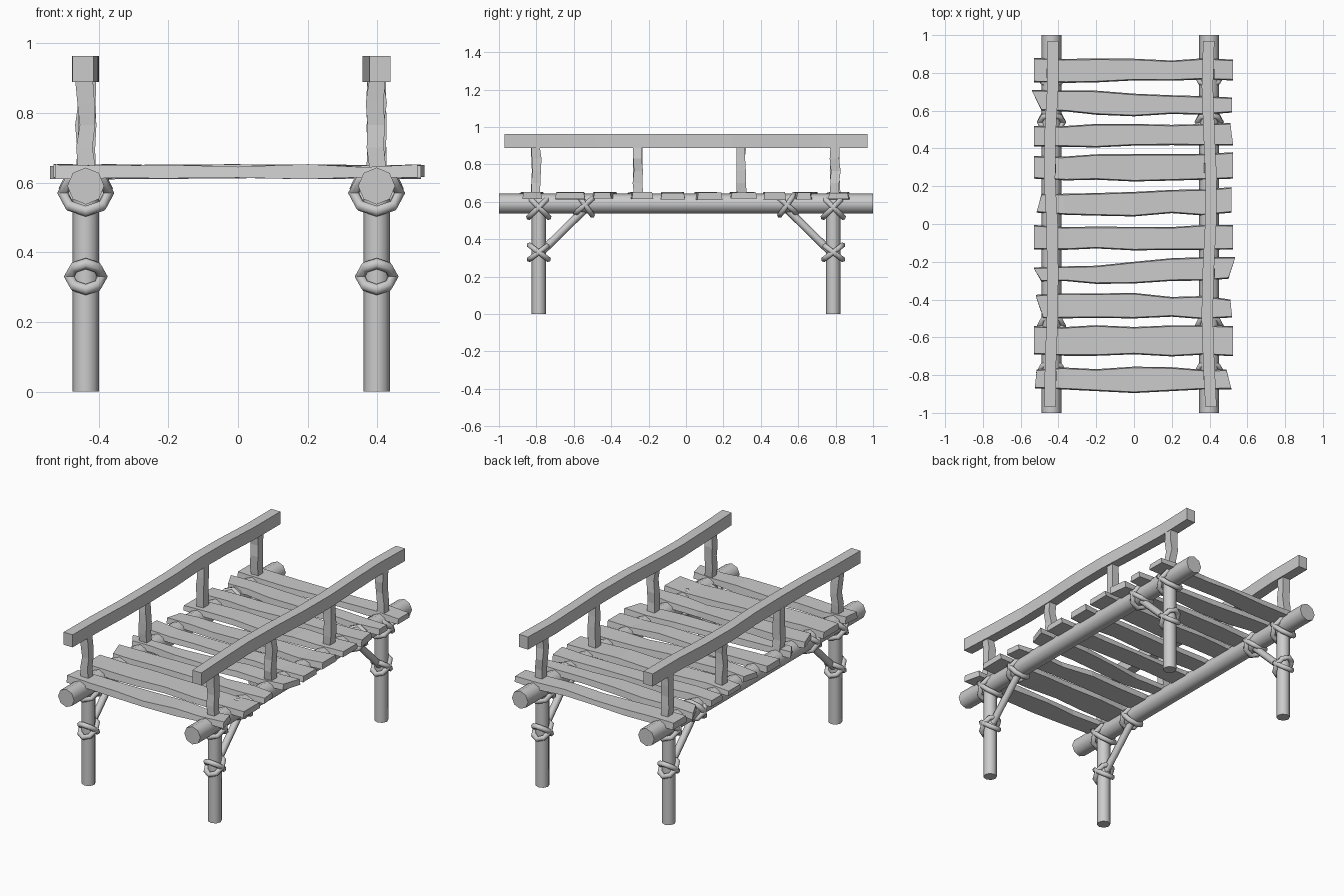
import bpy, bmesh, math, random
from mathutils import Vector, Matrix

if "Cube" in bpy.data.objects:
    bpy.data.objects.remove(bpy.data.objects["Cube"])

random.seed(4)
SIDES = (("left", -0.437), ("right", 0.398))
ENDS = (("front", -1), ("back", 1))


def finish(name, bm, angle=None):
    bmesh.ops.recalc_face_normals(bm, faces=bm.faces)
    me = bpy.data.meshes.new(name)
    bm.to_mesh(me)
    bm.free()
    ob = bpy.data.objects.new(name, me)
    bpy.context.collection.objects.link(ob)
    if angle:
        bpy.ops.object.select_all(action='DESELECT')
        ob.select_set(True)
        bpy.context.view_layer.objects.active = ob
        bpy.ops.object.shade_smooth_by_angle(angle=math.radians(angle))
    return ob


def loft(name, rings):
    """Skin a list of equal-sized rings and cap both ends."""
    bm = bmesh.new()
    vs = [[bm.verts.new(p) for p in r] for r in rings]
    n = len(vs[0])
    for a, b in zip(vs, vs[1:]):
        for i in range(n):
            bm.faces.new((a[i], a[(i + 1) % n], b[(i + 1) % n], b[i]))
    bm.faces.new(vs[0])
    bm.faces.new(vs[-1])
    return finish(name, bm)


def pole(name, a, b, r, sides=8):
    a, b = Vector(a), Vector(b)
    d = b - a
    m = Matrix.Translation((a + b) / 2) @ d.to_track_quat('Z', 'Y').to_matrix().to_4x4()
    bm = bmesh.new()
    bmesh.ops.create_cone(bm, cap_ends=True, segments=sides, radius1=r, radius2=r,
                          depth=d.length, matrix=m)
    return finish(name, bm, 50)


def rope_ring(name, c, rx, rl, tilt, r=0.016, seg=8, sides=6):
    """Oval rope loop around the x axis direction, tilted in the yz plane."""
    bm = bmesh.new()
    long_dir = Vector((0, math.cos(tilt), math.sin(tilt)))
    normal = Vector((0, -math.sin(tilt), math.cos(tilt)))
    rings = []
    for i in range(seg):
        t = 2 * math.pi * i / seg
        out = Vector((math.cos(t), 0, 0)) + long_dir * math.sin(t)
        mid = Vector(c) + Vector((rx * math.cos(t), 0, 0)) + long_dir * rl * math.sin(t)
        rings.append([bm.verts.new(mid + r * (out * math.cos(u) + normal * math.sin(u)))
                      for u in (2 * math.pi * k / sides for k in range(sides))])
    for i in range(seg):
        a, b = rings[i], rings[(i + 1) % seg]
        for k in range(sides):
            bm.faces.new((a[k], a[(k + 1) % sides], b[(k + 1) % sides], b[k]))
    return finish(name, bm, 70)


def jit(a):
    return random.uniform(-a, a)


# Deck planks: left x far/near, y far/near at left, middle, right, right x far/near
PLANKS = (
    (-.53, -.53, .88, .75, .875, .76, .87, .76, .525, .525),
    (-.54, -.49, .71, .60, .69, .57, .67, .59, .52, .52),
    (-.53, -.53, .52, .41, .53, .415, .535, .415, .51, .525),
    (-.53, -.53, .36, .24, .37, .225, .38, .24, .525, .525),
    (-.49, -.515, .16, .06, .17, .04, .195, .06, .515, .515),
    (-.53, -.53, -.005, -.135, -.015, -.14, -.005, -.135, .525, .525),
    (-.53, -.49, -.23, -.305, -.20, -.315, -.175, -.29, .535, .50),
    (-.52, -.48, -.375, -.50, -.365, -.50, -.40, -.495, .51, .52),
    (-.53, -.53, -.54, -.69, -.545, -.69, -.54, -.70, .525, .525),
    (-.515, -.525, -.77, -.87, -.755, -.895, -.77, -.875, .49, .515),
)
for i, (xl1, xl0, l1, l0, m1, m0, r1, r0, xr1, xr0) in enumerate(PLANKS):
    w = 0.008
    stations = [
        (xl1, xl0, l1, l0),
        (-.38, -.36, (l1 * 2 + m1) / 3 + jit(w), (l0 * 2 + m0) / 3 + jit(w)),
        (-.20, -.20, (l1 + m1) / 2 + jit(w), (l0 + m0) / 2 + jit(w)),
        (0, 0, m1, m0),
        (.20, .20, (r1 + m1) / 2 + jit(w), (r0 + m0) / 2 + jit(w)),
        (.38, .36, (r1 * 2 + m1) / 3 + jit(w), (r0 * 2 + m0) / 3 + jit(w)),
        (xr1, xr0, r1, r0)]
    rings = []
    for x1, x0, y1, y0 in stations:
        zt, zb = 0.648 + jit(.005), 0.614 + jit(.005)
        rings.append([(x0, y0, zb), (x1, y1, zb), (x1, y1 - .006, zt), (x0, y0 + .006, zt)])
    loft(f"deck_plank_{i + 1}", rings)

for side, x in SIDES:
    # Long round beam
    pole(f"{side}_beam", (x, -1, 0.59), (x, 1, 0.59), 0.053)

    # Wavy square handrail
    rings = []
    for k in range(9):
        y = -0.97 + 1.94 * k / 8
        cx = x + 0.009 * math.sin(k * 1.3 + x * 5) + jit(.003)
        h = 0.030
        rings.append([(cx - h, y, .888), (cx + h, y, .888), (cx + h, y, .963), (cx - h, y, .963)])
    loft(f"{side}_handrail", rings)

    # Rough rail posts
    for n, y in enumerate((-.803, -.257, .293, .797)):
        rings = []
        for k in range(5):
            cx, cy = x + jit(.006), y + jit(.005)
            z = 0.635 + 0.26 * k / 4
            a, b = 0.024 + jit(.002), 0.024 + jit(.002)
            rings.append([(cx - a, cy - b, z), (cx + a, cy - b, z),
                          (cx + a, cy + b, z), (cx - a, cy + b, z)])
        loft(f"{side}_rail_post_{n + 1}", rings)

    # Legs, diagonal braces and crossed rope lashings
    for end, s in ENDS:
        tag = f"{end}_{side}"
        y = s * 0.787
        pole(f"{tag}_leg", (x, y, 0), (x, y, 0.58), 0.038)
        pole(f"{tag}_brace", (x, s * 0.79, 0.315), (x, s * 0.52, 0.58), 0.021)
        for c, t in enumerate((-1, 1)):
            rope_ring(f"{tag}_leg_rope_{c + 1}", (x, y, 0.33), .047, .062, t * math.radians(37))
            rope_ring(f"{tag}_beam_rope_{c + 1}", (x, y, 0.57), .066, .074, t * math.radians(45))
            rope_ring(f"{tag}_brace_rope_{c + 1}", (x, s * .54, .583), .062, .066,
                      t * math.radians(48) + s * .12)
